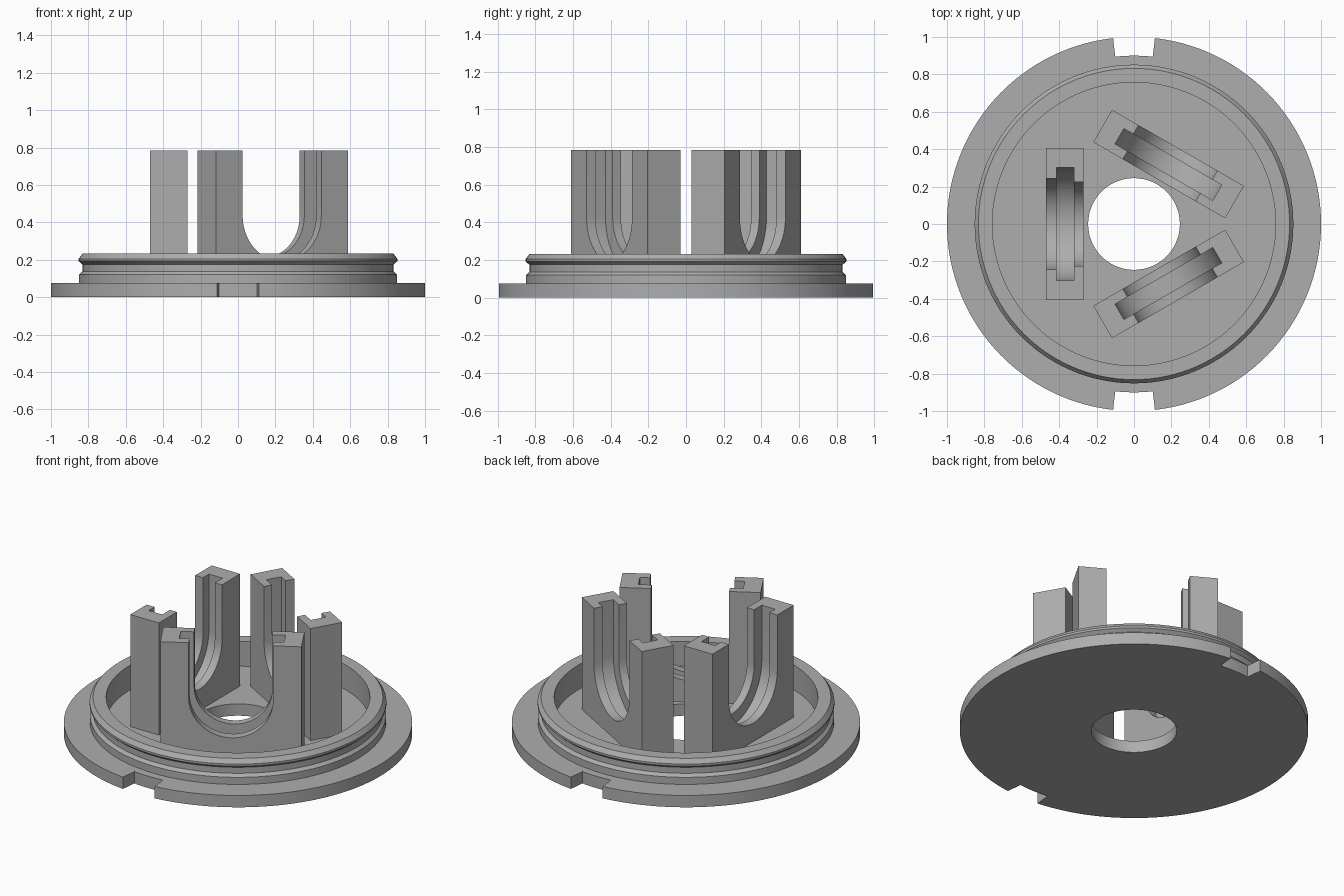
import bpy, bmesh, math
from mathutils import Matrix

if "Cube" in bpy.data.objects:
    bpy.data.objects.remove(bpy.data.objects["Cube"])

grey = bpy.data.materials.new("plain_grey")
grey.diffuse_color = (0.42, 0.42, 0.42, 1)
grey.use_nodes = True
grey.node_tree.nodes["Principled BSDF"].inputs["Base Color"].default_value = grey.diffuse_color

FLOOR = 0.075
TOP = 0.785


def finish(bm, name):
    bmesh.ops.remove_doubles(bm, verts=bm.verts, dist=1e-5)
    bmesh.ops.recalc_face_normals(bm, faces=bm.faces)
    mesh = bpy.data.meshes.new(name)
    bm.to_mesh(mesh)
    bm.free()
    mesh.materials.append(grey)
    obj = bpy.data.objects.new(name, mesh)
    bpy.context.collection.objects.link(obj)
    bpy.ops.object.select_all(action='DESELECT')
    obj.select_set(True)
    bpy.context.view_layer.objects.active = obj
    bpy.ops.object.shade_smooth_by_angle(angle=math.radians(25))
    return obj


def polar(r, a, z):
    return (r * math.cos(a), r * math.sin(a), z)


# Base disc: centre hole and two notches on the rim
half = math.radians(6.4)
rim = []
for start in (-math.pi / 2, math.pi / 2):
    rim += [(0.9, start + half * k / 4) for k in range(-4, 5)]
    span = math.pi - 2 * half
    rim += [(1.0, start + half + span * k / 60) for k in range(61)]
bm = bmesh.new()
loops = []
for inner, z in ((True, 0), (False, 0), (False, FLOOR), (True, FLOOR)):
    loops.append([bm.verts.new(polar(0.245 if inner else r, a, z)) for r, a in rim])
bmesh.ops.remove_doubles(bm, verts=[], dist=1e-5)
n = len(rim)
for j in range(4):
    a, b = loops[j], loops[(j + 1) % 4]
    for i in range(n):
        k = (i + 1) % n
        # the notch corners share an angle, so the hole edge collapses there
        same = abs(rim[i][1] - rim[k][1]) < 1e-6
        if same and j == 3:
            continue
        if same and j == 0:
            bm.faces.new((a[i], b[k], b[i]))
        elif same and j == 2:
            bm.faces.new((a[i], a[k], b[i]))
        else:
            bm.faces.new((a[i], a[k], b[k], b[i]))
bmesh.ops.dissolve_degenerate(bm, dist=1e-6, edges=bm.edges)
finish(bm, "base_disc")

# Raised collar with a snap groove around the outside
profile = [(0.85, FLOOR), (0.85, 0.12), (0.832, 0.137), (0.832, 0.175),
           (0.852, 0.192), (0.852, 0.205), (0.832, 0.232),
           (0.757, 0.232), (0.757, FLOOR)]
bm = bmesh.new()
seg = 120
rings = [[bm.verts.new(polar(r, 2 * math.pi * i / seg, z)) for i in range(seg)]
         for r, z in profile]
for a, b in zip(rings, rings[1:]):
    for i in range(seg):
        k = (i + 1) % seg
        bm.faces.new((a[i], a[k], b[k], b[i]))
finish(bm, "collar")


# Bearing holder: block with a stepped U-shaped cradle
def holder(name, angle):
    bm = bmesh.new()
    arc_z, steps = 0.435, 24
    layers = [(-0.47, 0.243), (-0.415, 0.243), (-0.415, 0.302),
              (-0.32, 0.302), (-0.32, 0.225), (-0.27, 0.225)]
    sections = []
    for x, r in layers:
        pts = [(r, TOP)]
        pts += [(r * math.cos(math.pi * i / steps), arc_z - r * math.sin(math.pi * i / steps))
                for i in range(steps + 1)]
        pts += [(-r, TOP), (-0.407, TOP), (-0.407, FLOOR), (0.407, FLOOR), (0.407, TOP)]
        sections.append([bm.verts.new((x, y, z)) for y, z in pts])
    count = len(sections[0])
    for s, (a, b) in enumerate(zip(sections, sections[1:])):
        step = layers[s][0] == layers[s + 1][0]
        for i in range(count):
            if step and i > steps + 1:
                continue
            k = (i + 1) % count
            bm.faces.new((a[i], a[k], b[k], b[i]))
    bm.faces.new(sections[0])
    bm.faces.new(sections[-1])
    bm.transform(Matrix.Rotation(angle, 4, 'Z'))
    return finish(bm, name)


for i, name in enumerate(("left_holder", "front_holder", "back_holder")):
    holder(name, i * 2 * math.pi / 3)
